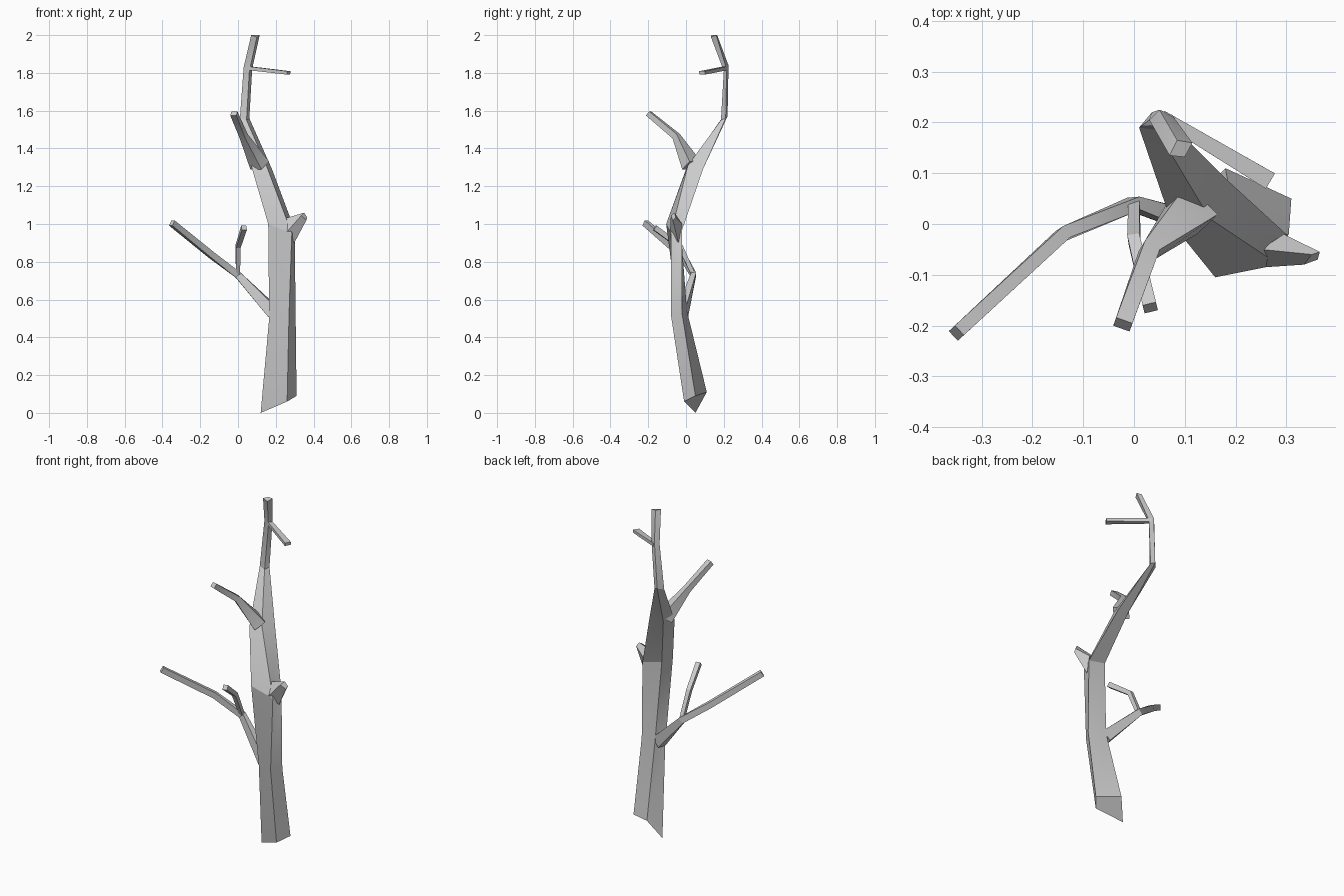
import bpy, bmesh
from mathutils import Vector

if "Cube" in bpy.data.objects:
    bpy.data.objects.remove(bpy.data.objects["Cube"])


def loft(name, rings):
    """Skin a list of four-point rings into a closed low-poly limb."""
    bm = bmesh.new()
    vs = [[bm.verts.new(p) for p in ring] for ring in rings]
    for a, b in zip(vs, vs[1:]):
        for i in range(4):
            j = (i + 1) % 4
            bm.faces.new((a[i], a[j], b[j], b[i]))
    bm.faces.new(vs[0][::-1])
    bm.faces.new(vs[-1])
    bmesh.ops.recalc_face_normals(bm, faces=bm.faces)
    me = bpy.data.meshes.new(name)
    bm.to_mesh(me)
    bm.free()
    ob = bpy.data.objects.new(name, me)
    bpy.context.collection.objects.link(ob)
    bpy.ops.object.select_all(action='DESELECT')
    ob.select_set(True)
    bpy.context.view_layer.objects.active = ob
    bpy.ops.object.shade_smooth_by_angle(angle=0.5)
    return ob


def branch(name, path, widths, up=(0, 0, 1)):
    """Square-section limb along a path, with a (side, height) size per point."""
    pts = [Vector(p) for p in path]
    rings = []
    for i, p in enumerate(pts):
        d = Vector()
        if i > 0:
            d += (p - pts[i - 1]).normalized()
        if i < len(pts) - 1:
            d += (pts[i + 1] - p).normalized()
        d.normalize()
        s = d.cross(Vector(up)).normalized()
        u = s.cross(d)
        a, b = widths[i][0] / 2, widths[i][1] / 2
        rings.append([p + s * a * m + u * b * n
                      for m, n in ((-1, -1), (1, -1), (1, 1), (-1, 1))])
    return loft(name, rings)


# Trunk and leader: front-left, front-right, back-right, back-left corners
loft("trunk", [
    [(.12, .05, 0), (.26, -.01, .06), (.31, .05, .09), (.18, .11, .11)],
    [(.165, -.04, .5), (.27, -.08, .52), (.305, -.02, .52), (.2, .005, .54)],
    [(.16, -.105, 1), (.285, -.08, .95), (.30, -.02, .97), (.18, -.03, 1)],
    [(.075, 0, 1.29), (.15, .01, 1.31), (.18, .09, 1.29), (.10, .07, 1.3)],
    [(.01, .19, 1.56), (.045, .185, 1.55), (.06, .21, 1.56), (.035, .22, 1.57)],
    [(.03, .205, 1.83), (.06, .2, 1.81), (.075, .215, 1.82), (.05, .225, 1.84)],
    [(.07, .135, 2), (.10, .132, 1.99), (.115, .16, 2), (.085, .165, 2)],
])

# Short snapped stub on the right of the trunk
loft("stub", [
    [(.26, -.085, .96), (.298, -.04, .90), (.295, -.02, 1.0), (.25, -.05, 1.03)],
    [(.335, -.08, 1.045), (.362, -.07, 1.02), (.366, -.055, 1.035), (.35, -.06, 1.06)],
])

# Long left branch and its upright twig
branch("left_branch",
       [(.19, -.02, .53), (0, .04, .73), (-.14, -.02, .835), (-.35, -.215, 1.005)],
       [(.05, .065), (.026, .036), (.026, .034), (.026, .032)])
branch("left_twig",
       [(0, .04, .73), (.0, -.03, .88), (.032, -.165, .98)],
       [(.022, .022), (.024, .026), (.027, .028)])

# Upper fork leaning forward
branch("fork_branch",
       [(.115, .03, 1.31), (.03, -.052, 1.465), (-.022, -.198, 1.585)],
       [(.085, .07), (.034, .034), (.034, .028)])

# Thin twig near the top
branch("top_twig", [(.055, .212, 1.825), (.268, .085, 1.80)],
       [(.024, .02), (.035, .018)])
